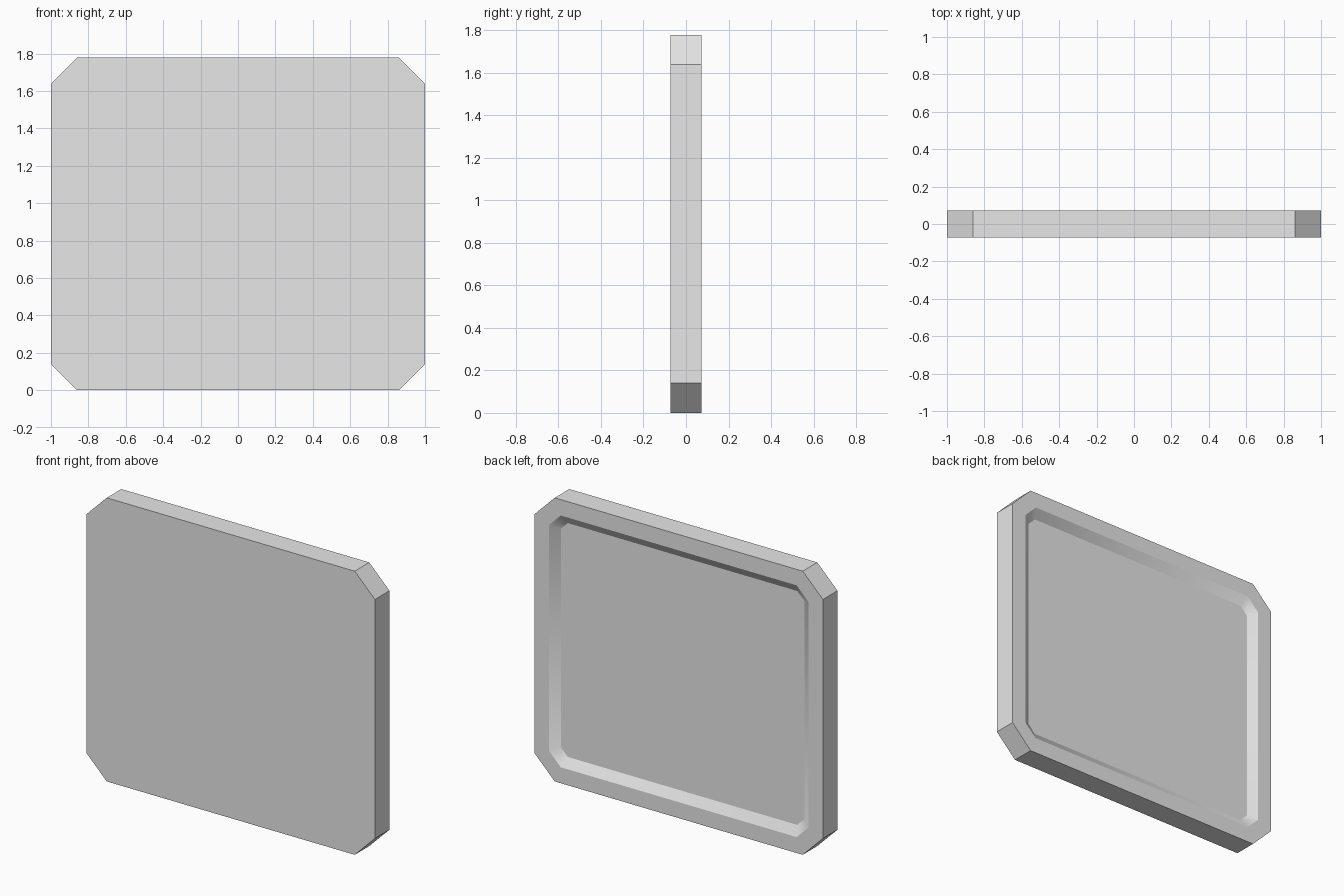
import bpy, bmesh

if "Cube" in bpy.data.objects:
    bpy.data.objects.remove(bpy.data.objects["Cube"], do_unlink=True)

HALF_W, HEIGHT, HALF_D, CHAMFER = 1.0, 1.778, 0.072, 0.14
RIM, SLOPE, DEPTH = 0.10, 0.056, 0.038

grey = bpy.data.materials.new("light grey")
grey.use_nodes = True
grey.diffuse_color = (0.8, 0.8, 0.8, 1)
grey.node_tree.nodes["Principled BSDF"].inputs["Base Color"].default_value = (0.8, 0.8, 0.8, 1)


def ring(bm, inset, y):
    """Octagonal loop, offset evenly inward from the outer outline."""
    w, h = HALF_W - inset, HEIGHT / 2 - inset
    c = CHAMFER - inset * (2 - 2 ** 0.5)
    quarter = [(w, h - c), (w - c, h)]
    right = [(x, -z) for x, z in reversed(quarter)] + quarter
    loop = right + [(-x, -z) for x, z in right]
    return [bm.verts.new((x, y, z + HEIGHT / 2)) for x, z in loop]


def bridge(bm, a, b):
    n = len(a)
    return [bm.faces.new((a[i], a[(i + 1) % n], b[(i + 1) % n], b[i])) for i in range(n)]


bm = bmesh.new()
front = ring(bm, 0, -HALF_D)
back = ring(bm, 0, HALF_D)
lip = ring(bm, RIM, HALF_D)
floor = ring(bm, RIM + SLOPE, HALF_D - DEPTH)

# Flat front, outer sides, back rim and recess floor
bm.faces.new(front)
bridge(bm, front, back)
bridge(bm, back, lip)
bm.faces.new(floor)

# Sloping recess walls, softly shaded around the corners
walls = bridge(bm, lip, floor)
for face in walls:
    face.smooth = True
bmesh.ops.recalc_face_normals(bm, faces=bm.faces)
wall_set = set(walls)
for edge in bm.edges:
    edge.smooth = all(f in wall_set for f in edge.link_faces)

mesh = bpy.data.meshes.new("recessed_panel")
bm.to_mesh(mesh)
bm.free()
mesh.materials.append(grey)
panel = bpy.data.objects.new("recessed_panel", mesh)
bpy.context.collection.objects.link(panel)
